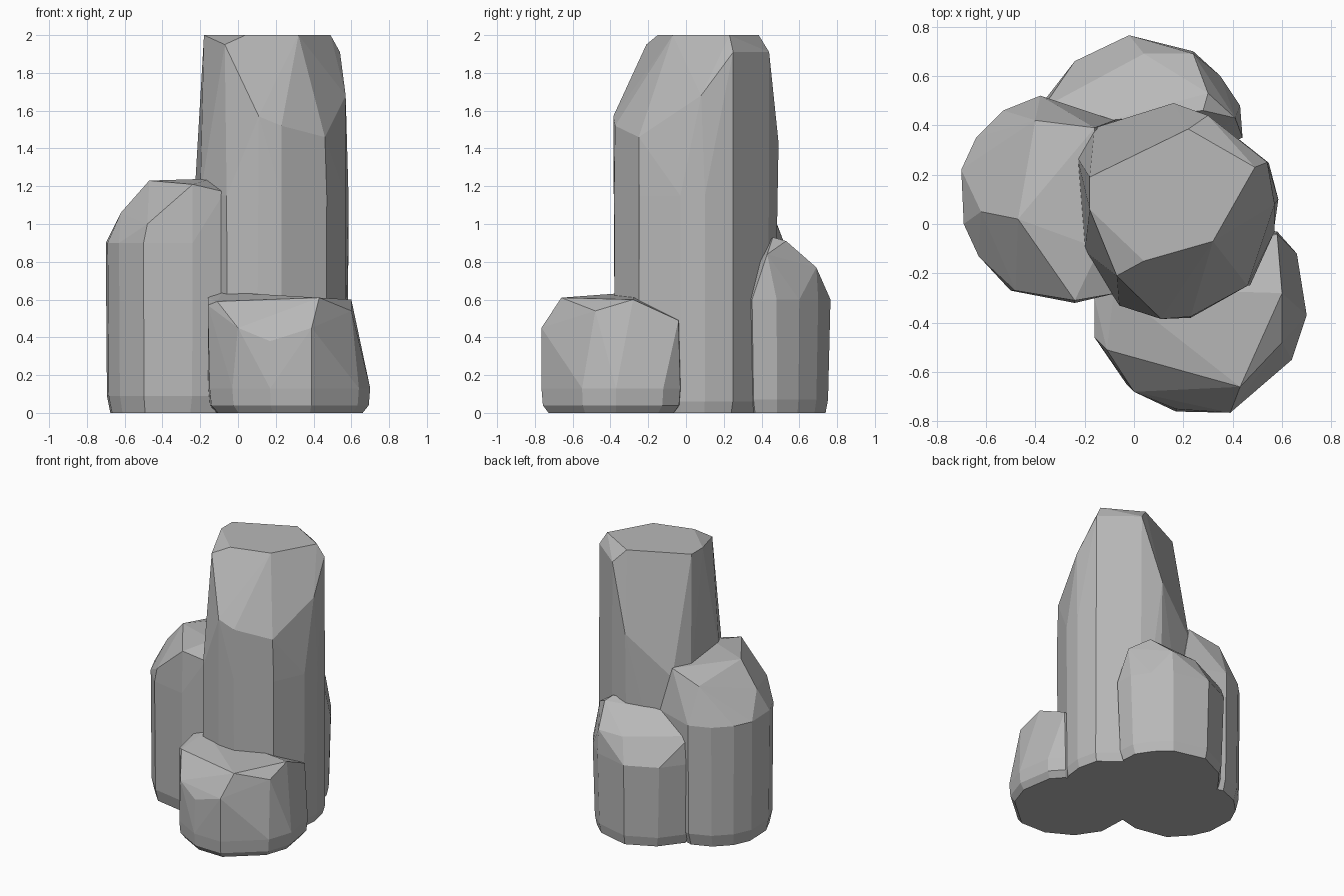
import bpy
import bmesh
from mathutils import Vector

# Remove the default object only
default_cube = bpy.data.objects.get("Cube")
if default_cube:
    bpy.data.objects.remove(default_cube, do_unlink=True)

# Single stone colour
stone = bpy.data.materials.new("grey_stone")
stone.use_nodes = True
stone_colour = (0.48, 0.48, 0.48, 1)
stone.diffuse_color = stone_colour
shader = next(n for n in stone.node_tree.nodes if n.type == "BSDF_PRINCIPLED")
shader.inputs["Base Color"].default_value = stone_colour


def ring(outline, height, scale):
    """Copy a footprint to a height, scaled about its own centre."""
    centre = sum((Vector(p) for p in outline), Vector((0, 0))) / len(outline)
    corners = [centre + (Vector(p) - centre) * scale for p in outline]
    return [Vector((c.x, c.y, height)) for c in corners]


def make_rock(name, footprint, shoulder, crown, foot_height, foot_scale, low_scale):
    """Wrap a chamfered column and its chiselled crown in one convex faceted skin."""
    bm = bmesh.new()
    corners = ring(footprint, 0, foot_scale)
    corners += ring(footprint, foot_height, low_scale)
    corners += ring(footprint, shoulder, 1)
    corners += [Vector(p) for p in crown]
    for corner in corners:
        bm.verts.new(corner)
    hull = bmesh.ops.convex_hull(bm, input=bm.verts[:])
    unused = set(hull["geom_interior"]) | set(hull["geom_unused"])
    loose = [v for v in unused if isinstance(v, bmesh.types.BMVert) and v.is_valid]
    bmesh.ops.delete(bm, geom=loose, context="VERTS")

    # Merge nearly coplanar triangles into broad chiselled faces
    bmesh.ops.dissolve_limit(bm, angle_limit=0.03, verts=bm.verts[:], edges=bm.edges[:])
    bmesh.ops.recalc_face_normals(bm, faces=bm.faces[:])
    mesh = bpy.data.meshes.new(name)
    bm.to_mesh(mesh)
    bm.free()
    mesh.materials.append(stone)
    rock = bpy.data.objects.new(name, mesh)
    bpy.context.collection.objects.link(rock)
    return rock


# Tall central column with a flat top and a steep front bevel
make_rock(
    "tall_rock",
    footprint=[(-.23, .27), (-.16, .39), (.16, .47), (.31, .44), (.55, .25), (.585, .1),
               (.57, -.03), (.47, -.25), (.23, -.38), (.1, -.38), (-.06, -.33), (-.2, -.11)],
    shoulder=1.15,
    crown=[(-.18, .19, 2), (-.18, .06, 2), (.04, -.15, 2), (.32, -.07, 2),
           (.49, .23, 2), (.22, .385, 2), (-.07, -.21, 1.95), (.54, .25, 1.91),
           (.3, .44, 1.91), (.11, -.385, 1.57), (.23, -.375, 1.52),
           (.46, -.25, 1.46), (.57, .08, 1.68), (.16, .49, 1.43)],
    foot_height=.06, foot_scale=.95, low_scale=.99,
)

# Medium column on the model's right
make_rock(
    "side_rock",
    footprint=[(-.7, .22), (-.69, 0), (-.63, -.13), (-.5, -.27), (-.24, -.32), (-.07, -.28),
               (.1, 0), (-.08, .42), (-.38, .52), (-.53, .46), (-.64, .35)],
    shoulder=.9,
    crown=[(-.47, .02, 1.23), (-.24, -.31, 1.21), (-.4, .42, 1.16), (-.16, .39, 1.22),
           (-.07, -.28, 1.17), (-.14, -.1, 1.24), (-.48, -.27, 1), (-.62, .05, 1.06)],
    foot_height=.09, foot_scale=.92, low_scale=.98,
)

# Low block in front with a broad sloping front facet
make_rock(
    "front_rock",
    footprint=[(.66, -.12), (.7, -.37), (.64, -.55), (.39, -.765), (.17, -.76),
               (-.03, -.65), (-.15, -.47), (-.16, -.2), (.2, 0), (.58, -.03)],
    shoulder=.13,
    crown=[(-.11, -.51, .59), (.43, -.66, .61), (.6, -.28, .6), (.6, -.48, .54),
           (.58, -.04, .49), (-.16, -.3, .61), (-.16, -.46, .57), (-.08, -.26, .64),
           (.17, -.75, .38), (.39, -.765, .45), (0, -.68, .45)],
    foot_height=.04, foot_scale=.9, low_scale=.98,
)

# Low block at the back with a domed top
make_rock(
    "back_rock",
    footprint=[(-.38, .48), (-.24, .66), (-.02, .765), (.24, .7), (.35, .6),
               (.43, .48), (.44, .35), (.1, .2), (-.3, .3)],
    shoulder=.6,
    crown=[(-.1, .42, .9), (.28, .46, .93), (.3, .53, .91), (-.37, .47, .8),
           (.24, .69, .77), (.04, .69, .77), (.41, .43, .84)],
    foot_height=.07, foot_scale=.9, low_scale=.95,
)
